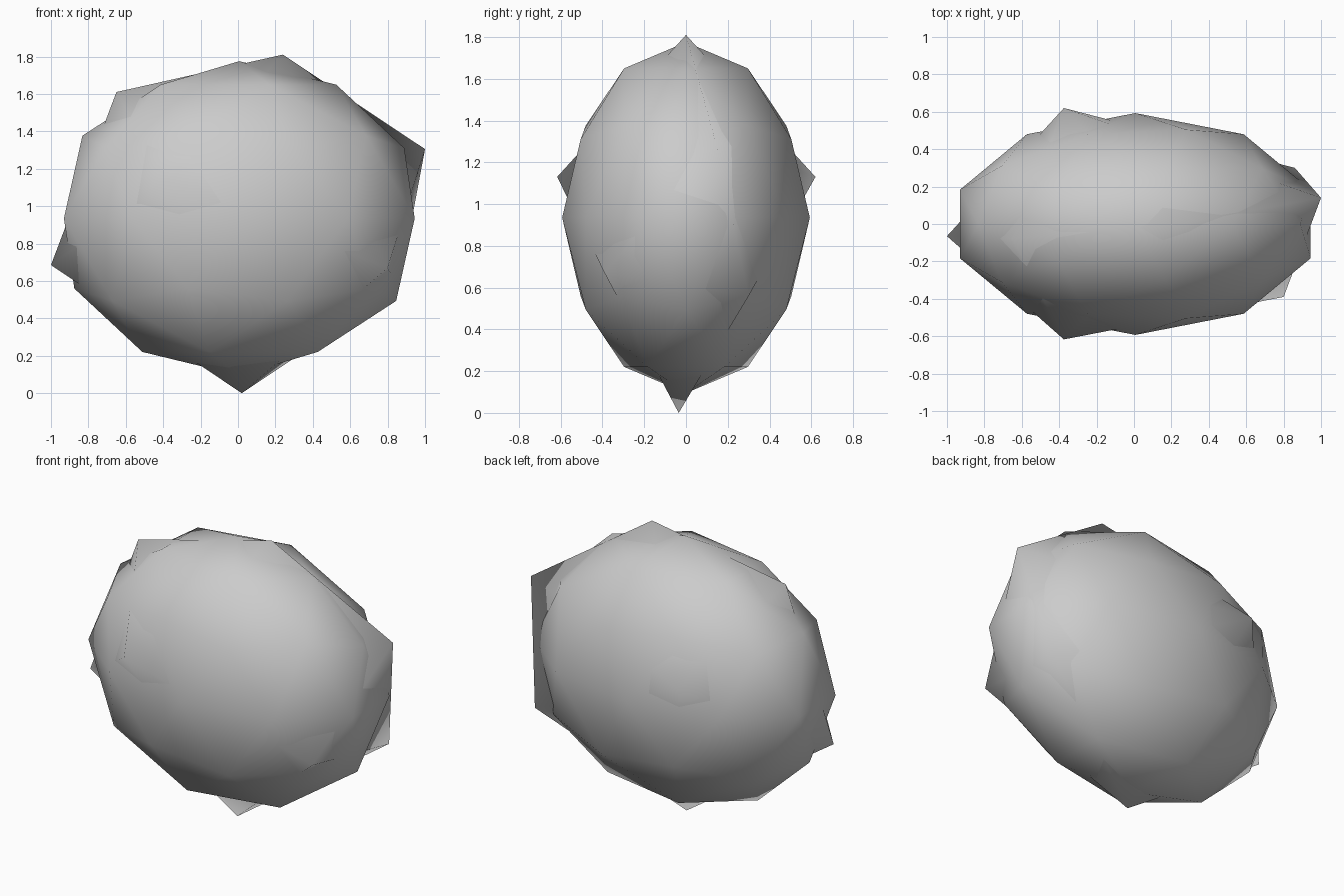
import bpy, bmesh

if "Cube" in bpy.data.objects:
    bpy.data.objects.remove(bpy.data.objects["Cube"])


def smooth(obj):
    for p in obj.data.polygons:
        p.use_smooth = True


# Main boulder: stretched low-poly ball, smooth shaded
bpy.ops.mesh.primitive_ico_sphere_add(subdivisions=2, radius=1, location=(0.007, 0, 0.935))
boulder = bpy.context.object
boulder.name = "boulder_body"
boulder.scale = (0.986, 0.593, 0.84)
bpy.ops.object.transform_apply(location=False, rotation=False, scale=True)
smooth(boulder)

# Angular inner rock whose corners poke through the boulder
corners = [
    (0.02, -0.035, 0.0),      # bottom
    (-1.0, -0.065, 0.685),    # left
    (-0.65, -0.08, 1.61),     # upper left
    (0.24, 0.0, 1.81),        # top
    (1.0, 0.14, 1.305),       # upper right
    (0.80, -0.39, 0.67),      # right front
    (0.86, 0.30, 0.56),       # right back
    (-0.375, -0.617, 1.13),   # front
    (-0.375, 0.62, 1.13),     # back
]
bm = bmesh.new()
for c in corners:
    bm.verts.new(c)
bmesh.ops.convex_hull(bm, input=bm.verts[:])
bmesh.ops.recalc_face_normals(bm, faces=bm.faces[:])
mesh = bpy.data.meshes.new("rock_corners")
bm.to_mesh(mesh)
bm.free()
rock = bpy.data.objects.new("rock_corners", mesh)
bpy.context.collection.objects.link(rock)
smooth(rock)
